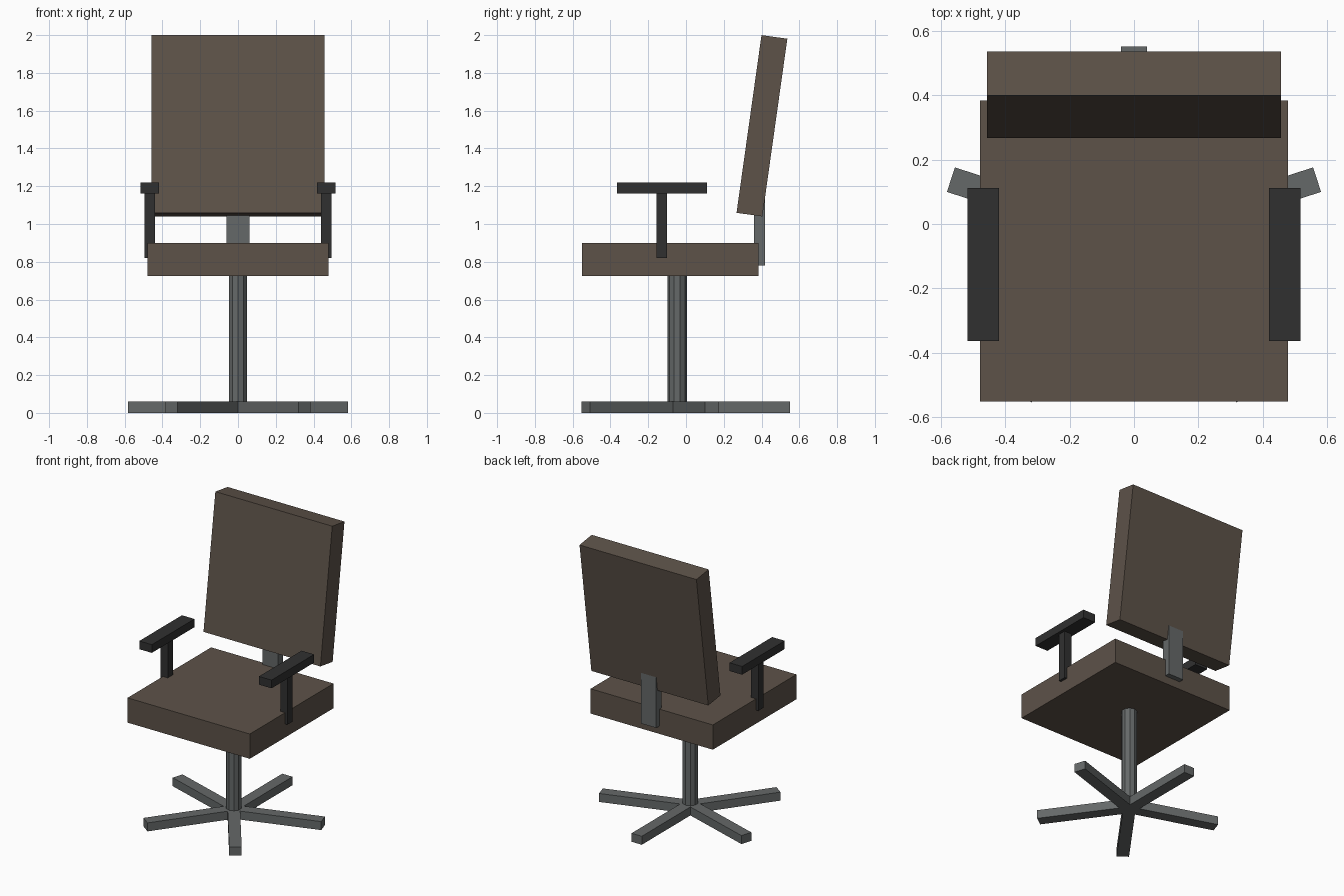
import bpy, math
from mathutils import Matrix, Vector

if "Cube" in bpy.data.objects:
    bpy.data.objects.remove(bpy.data.objects["Cube"])


def material(name, rgb):
    m = bpy.data.materials.new(name)
    m.diffuse_color = (*rgb, 1)
    m.use_nodes = True
    m.node_tree.nodes["Principled BSDF"].inputs["Base Color"].default_value = m.diffuse_color
    return m


FABRIC = material("brown_fabric", (0.11, 0.085, 0.066))
PLASTIC = material("black_plastic", (0.03, 0.03, 0.03))
METAL = material("grey_metal", (0.13, 0.14, 0.14))


def box(name, lo, hi, mat, xform=Matrix()):
    """Box between two corners, with an optional transform."""
    lo, hi = Vector(lo), Vector(hi)
    bpy.ops.mesh.primitive_cube_add(size=1)
    ob = bpy.context.object
    ob.name = name
    ob.data.transform(Matrix.Translation((lo + hi) / 2) @ Matrix.Diagonal((*(hi - lo), 1)))
    ob.matrix_world = xform
    ob.data.materials.append(mat)
    return ob


# Seat cushion
box("seat", (-0.478, -0.551, 0.725), (0.478, 0.383, 0.90), FABRIC)

# Backrest, leaning back 8 degrees
lean = Matrix.Translation((0, 0.402, 1.52)) @ Matrix.Rotation(math.radians(-8), 4, "X")
box("backrest", (-0.457, -0.069, -0.475), (0.457, 0.069, 0.475), FABRIC, lean)

# Bracket joining seat and backrest
box("back_bracket", (-0.06, 0.36, 0.78), (0.06, 0.418, 1.17), METAL)

# Armrests
for side, s in (("left", -1), ("right", 1)):
    x = 0.468 * s
    box(side + "_arm_post", (x - 0.028, -0.156, 0.82), (x + 0.028, -0.10, 1.165), PLASTIC)
    box(side + "_arm_pad", (x - 0.049, -0.364, 1.162), (x + 0.049, 0.112, 1.22), PLASTIC)

# Central column
CY = -0.047
bpy.ops.mesh.primitive_cylinder_add(vertices=10, radius=0.051, depth=0.70,
                                    location=(0, CY, 0.39))
column = bpy.context.object
column.name = "column"
column.data.materials.append(METAL)

# Five-spoke base, one spoke pointing straight back
for i in range(5):
    turn = Matrix.Translation((0, CY, 0)) @ Matrix.Rotation(math.radians(90 + 72 * i), 4, "Z")
    box(f"base_spoke_{i + 1}", (0, -0.04, 0), (0.598, 0.04, 0.06), METAL, turn)
